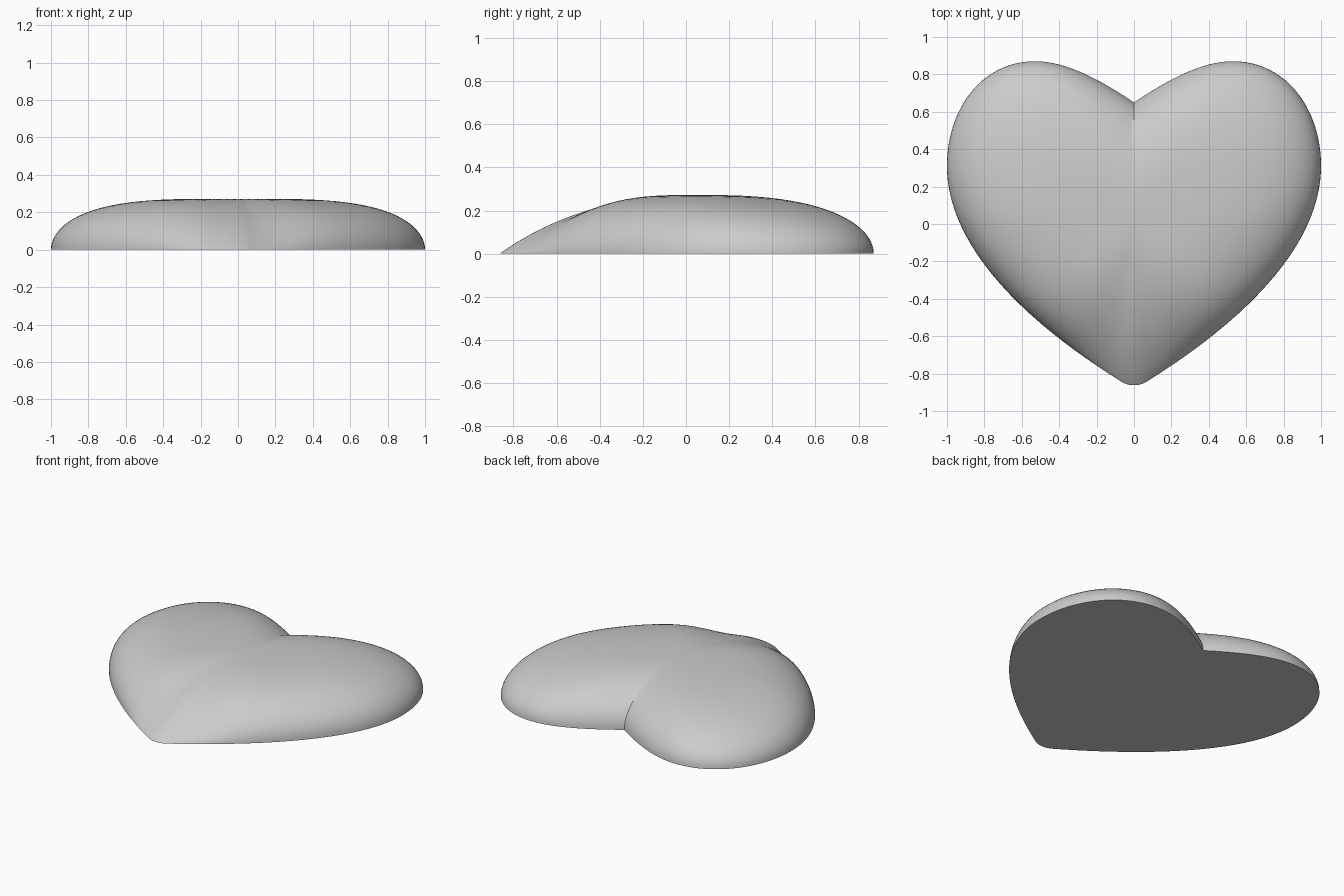
import bpy, bmesh, math
from mathutils import Vector
from mathutils.geometry import interpolate_bezier

cube = bpy.data.objects.get("Cube")
if cube:
    bpy.data.objects.remove(cube, do_unlink=True)

RINGS = 28
HEIGHT = 0.272
CENTRE = Vector((0, 0.05))

grey = bpy.data.materials.new("soft grey")
grey.use_nodes = True
colour = (0.6, 0.6, 0.6, 1)
grey.diffuse_color = colour
grey.node_tree.nodes["Principled BSDF"].inputs["Base Color"].default_value = colour

# Half outline of the heart: notch, lobe, side, rounded tip
segments = [
    ((0, 0.65), (0.18, 0.77), (0.36, 0.87), (0.53, 0.87), 24),
    ((0.53, 0.87), (0.81, 0.87), (1, 0.62), (1, 0.31), 24),
    ((1, 0.31), (1, -0.15), (0.52, -0.56), (0.08, -0.835), 36),
    ((0.08, -0.835), (0.05, -0.855), (0.03, -0.862), (0, -0.862), 8),
]
outline = []
for a, b, c, d, count in segments:
    points = interpolate_bezier(*[Vector((*p, 0)) for p in (a, b, c, d)], count)
    outline += [p.to_2d() for p in points[:-1]]
outline.append(Vector((0, -0.862)))


def dome_height(s, direction, x):
    """Puffed height: rounded at the lobes and sides, a straight ramp at the tip."""
    angle = math.atan2(direction.x, -direction.y)
    tip = math.exp(-(angle / 0.45) ** 2)
    side_power = 3.2 - 0.8 * max(0, direction.normalized().y)
    power = side_power + (2.2 - side_power) * tip
    root = 0.5 + 0.45 * tip
    return HEIGHT * (1 + 0.1 * x * x) * max(0, 1 - s ** power) ** root


# Puffed top, built as rays from the centre to the outline
bm = bmesh.new()
top = bm.verts.new((*CENTRE, HEIGHT))
bottom = bm.verts.new((*CENTRE, 0))
rays = []
for point in outline:
    direction = point - CENTRE
    ray = []
    for i in range(1, RINGS + 1):
        s = math.sin(math.pi / 2 * i / RINGS)
        pos = CENTRE + direction * s
        z = 0 if i == RINGS else dome_height(s, direction, pos.x)
        ray.append(bm.verts.new((pos.x, pos.y, z)))
    rays.append(ray)

for a, b in zip(rays, rays[1:]):
    bm.faces.new((top, b[0], a[0]))
    for i in range(RINGS - 1):
        bm.faces.new((a[i], b[i], b[i + 1], a[i + 1]))
    # Flat base
    bm.faces.new((bottom, a[-1], b[-1]))
bmesh.ops.recalc_face_normals(bm, faces=bm.faces)
if sum(f.normal.z * f.calc_area() for f in bm.faces if bottom in f.verts) > 0:
    bmesh.ops.reverse_faces(bm, faces=bm.faces)

mesh = bpy.data.meshes.new("heart_cushion")
bm.to_mesh(mesh)
bm.free()
mesh.materials.append(grey)
heart = bpy.data.objects.new("heart_cushion", mesh)
bpy.context.collection.objects.link(heart)

# Other half of the heart
mirror = heart.modifiers.new("mirror", "MIRROR")
mirror.use_axis[0] = True
mirror.merge_threshold = 0.0005

bpy.ops.object.select_all(action="DESELECT")
heart.select_set(True)
bpy.context.view_layer.objects.active = heart
bpy.ops.object.modifier_apply(modifier=mirror.name)
bpy.ops.object.shade_smooth_by_angle(angle=math.radians(40))
